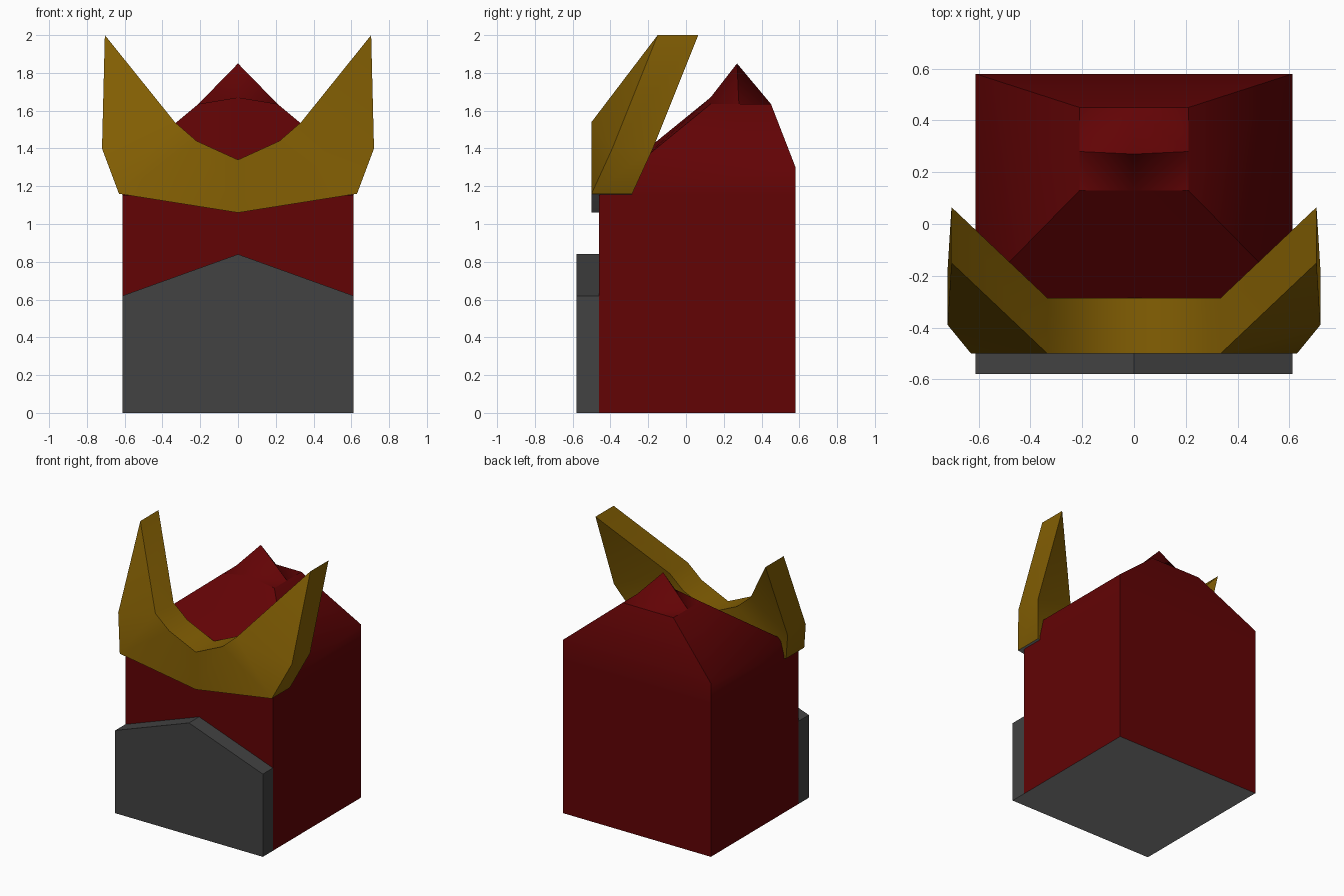
import bpy
import bmesh

cube = bpy.data.objects.get("Cube")
if cube:
    bpy.data.objects.remove(cube, do_unlink=True)


def material(name, rgb):
    m = bpy.data.materials.new(name)
    m.use_nodes = True
    col = (*rgb, 1.0)
    m.diffuse_color = col
    m.node_tree.nodes["Principled BSDF"].inputs["Base Color"].default_value = col
    return m


red = material("dark red", (0.122, 0.001, 0.0015))
gold = material("dark gold", (0.23, 0.115, 0.001))
grey = material("dark grey", (0.054, 0.054, 0.054))
underside = material("underside grey", (0.26, 0.26, 0.26))


def finish(bm, name, mat, angle=None):
    """Turn a bmesh into an object; faces looking down get the underside grey."""
    bmesh.ops.recalc_face_normals(bm, faces=bm.faces)
    for f in bm.faces:
        f.material_index = int(f.normal.z < -0.9)
    me = bpy.data.meshes.new(name)
    bm.to_mesh(me)
    bm.free()
    me.materials.append(mat)
    me.materials.append(underside)
    ob = bpy.data.objects.new(name, me)
    bpy.context.collection.objects.link(ob)
    if angle:
        bpy.ops.object.select_all(action="DESELECT")
        ob.select_set(True)
        bpy.context.view_layer.objects.active = ob
        bpy.ops.object.shade_smooth_by_angle(angle=angle, keep_sharp_edges=True)
    return ob


def extrude_back(name, outline, depth, mat, angle=None):
    """Mirror a half outline that starts and ends on x = 0, then push it towards +y."""
    loop = outline + [(-x, y, z) for x, y, z in outline[-2:0:-1]]
    n = len(loop)
    bm = bmesh.new()
    front = [bm.verts.new(p) for p in loop]
    back = [bm.verts.new((x, y + depth, z)) for x, y, z in loop]
    for i in range(n):
        j = (i + 1) % n
        bm.faces.new((front[i], front[j], back[j], back[i]))
    # caps as strips between the lower and upper half of the outline
    h = len(outline)
    for ring in (front, back):
        for side in (1, -1):
            v = [ring[(side * i) % n] for i in range(h)]
            lo, hi = 0, h - 1
            while hi - lo > 1:
                quad = [v[lo], v[lo + 1], v[hi - 1], v[hi]]
                bm.faces.new(list(dict.fromkeys(quad)))
                lo, hi = lo + 1, hi - 1
    return finish(bm, name, mat, angle)


# Body: square tower, sloping roof, and a peak rising from a diamond on a small plateau
W, F, B = 0.612, -0.46, 0.58
bm = bmesh.new()
V = lambda x, y, z: bm.verts.new((x, y, z))
peak = V(0, 0.27, 1.85)
brow = V(0, 0.13, 1.67)
nape = V(0, 0.45, 1.635)
front_top = V(0, F, 1.19)
halves = []
for s in (1, -1):
    halves.append(dict(
        f0=V(s * W, F, 0), b0=V(s * W, B, 0),
        f1=V(s * W, F, 1.15), b1=V(s * W, B, 1.15),
        fe=V(s * W, -0.28, 1.3), be=V(s * W, B, 1.3),
        fr=V(s * 0.21, 0.13, 1.635), br=V(s * 0.21, 0.45, 1.635),
        mid=V(s * 0.21, 0.28, 1.635)))
for h in halves:
    for keys in (("f0", "b0", "b1", "f1"), ("f1", "b1", "be", "fe"),
                 ("fe", "be", "br", "mid", "fr")):
        bm.faces.new([h[k] for k in keys])
    bm.faces.new((h["f1"], h["fe"], h["fr"], brow, front_top))
    for ridge, corner in ((brow, h["fr"]), (nape, h["br"])):
        bm.faces.new((peak, ridge, h["mid"]))
        bm.faces.new((ridge, corner, h["mid"]))
L, R = halves
for a, b in (("b0", "b1"), ("b1", "be"), ("b0", "f0")):
    bm.faces.new((L[a], R[a], R[b], L[b]))
bm.faces.new((L["be"], R["be"], R["br"], nape, L["br"]))
bm.faces.new((L["f0"], R["f0"], R["f1"], front_top, L["f1"]))
# crisp outline around the plateau and the front slope
for h in halves:
    for a, b in ((brow, h["fr"]), (h["fr"], h["mid"]), (h["mid"], h["br"]),
                 (h["br"], nape), (h["fr"], h["fe"]), (h["fe"], h["f1"]),
                 (h["f1"], front_top)):
        bm.edges.get((a, b)).smooth = False
finish(bm, "body", red, angle=1.2)

# Front plate with a pointed top
extrude_back("front_plate", [(0, -0.58, 0), (W, -0.58, 0), (W, -0.58, 0.62),
                             (0, -0.58, 0.84)], 0.12, grey)

# Horned crest, its horns leaning backwards
crest = [(0, -0.5, 1.06), (0.63, -0.5, 1.16), (0.72, -0.39, 1.40), (0.705, -0.15, 2.0),
         (0.335, -0.5, 1.54), (0.22, -0.5, 1.44), (0, -0.5, 1.34)]
extrude_back("horned_crest", crest, 0.215, gold, angle=0.9)
